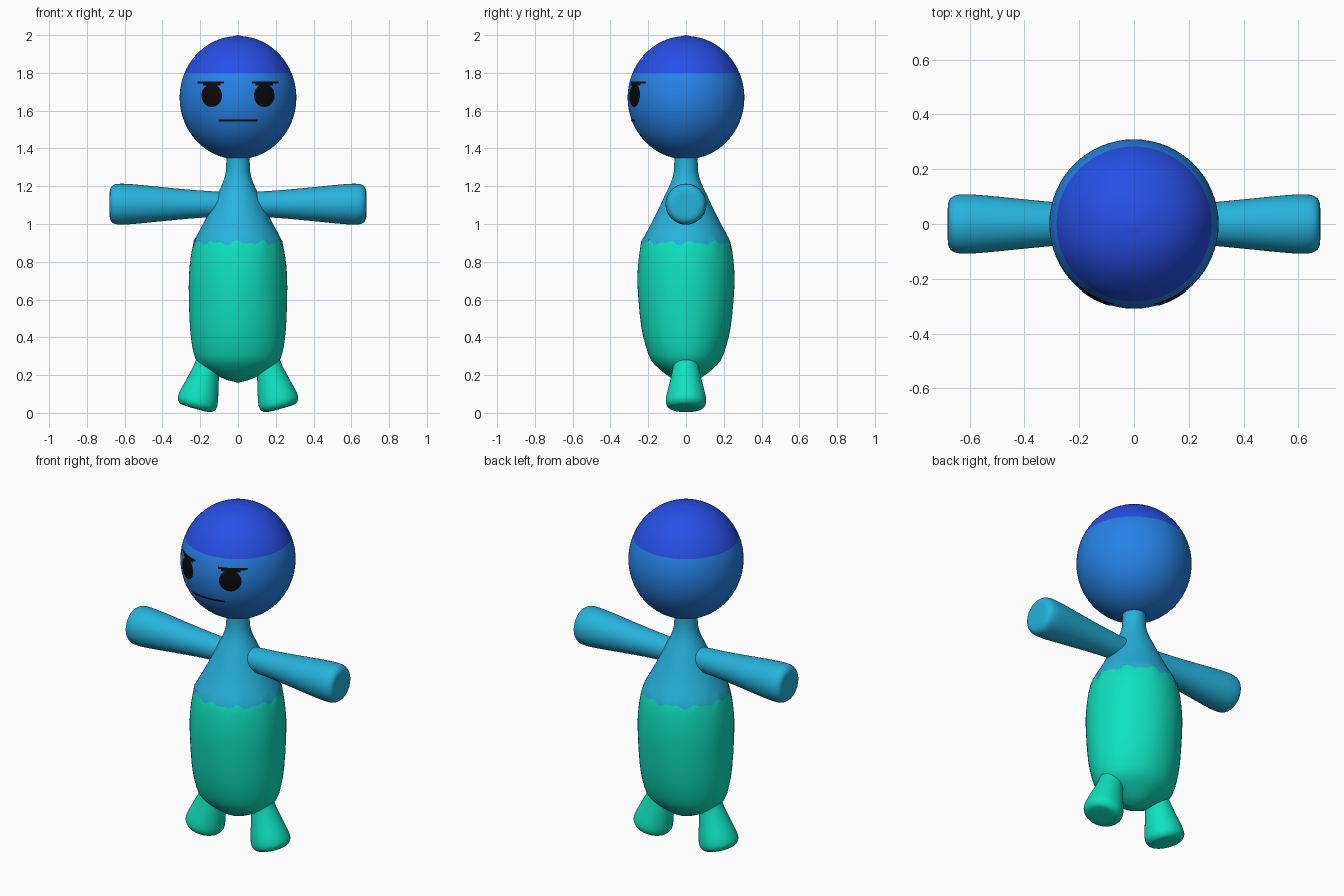
import bpy, bmesh, math
from mathutils import Matrix, Vector

if "Cube" in bpy.data.objects:
    bpy.data.objects.remove(bpy.data.objects["Cube"])


def material(name, r, g, b):
    lin = lambda c: (c / 255 / 12.92) if c < 11 else ((c / 255 + 0.055) / 1.055) ** 2.4
    m = bpy.data.materials.new(name)
    m.diffuse_color = (lin(r), lin(g), lin(b), 1)
    m.use_nodes = True
    m.node_tree.nodes["Principled BSDF"].inputs["Base Color"].default_value = m.diffuse_color
    return m


CAP = material("deep blue", 38, 80, 230)
FACE = material("mid blue", 38, 130, 230)
TOP = material("sky blue", 38, 178, 220)
LOWER = material("sea green", 15, 226, 190)
BLACK = material("black", 10, 10, 12)

SEG = 64


def finish(name, bm, mats):
    bmesh.ops.recalc_face_normals(bm, faces=bm.faces)
    me = bpy.data.meshes.new(name)
    bm.to_mesh(me)
    bm.free()
    for m in mats:
        me.materials.append(m)
    for p in me.polygons:
        p.use_smooth = True
    ob = bpy.data.objects.new(name, me)
    bpy.context.collection.objects.link(ob)
    return ob


def smooth_profile(pts, n=4):
    """Catmull-Rom through (z, rx, ry) points."""
    out = []
    for i in range(len(pts) - 1):
        p = [Vector(pts[max(0, min(len(pts) - 1, i + k))]) for k in (-1, 0, 1, 2)]
        for j in range(n):
            t = j / n
            out.append(0.5 * (2 * p[1] + (p[2] - p[0]) * t
                              + (2 * p[0] - 5 * p[1] + 4 * p[2] - p[3]) * t * t
                              + (3 * p[1] - p[0] - 3 * p[2] + p[3]) * t ** 3))
    return out + [Vector(pts[-1])]


def loft(name, profile, mats, matrix=Matrix(), split=None, wave=None):
    """Rings along local z; faces above ring number split get material 1."""
    bm = bmesh.new()
    rings = []
    for k, (z, rx, ry) in enumerate(profile):
        ring = []
        for s in range(SEG):
            a = 2 * math.pi * s / SEG
            dz = wave(a) if wave and k == split else 0
            ring.append(bm.verts.new(matrix @ Vector((rx * math.cos(a), ry * math.sin(a), z + dz))))
        rings.append(ring)
    for k in range(len(rings) - 1):
        for s in range(SEG):
            t = (s + 1) % SEG
            f = bm.faces.new((rings[k][s], rings[k][t], rings[k + 1][t], rings[k + 1][s]))
            f.material_index = 1 if split is not None and k >= split else 0
    bmesh.ops.remove_doubles(bm, verts=bm.verts, dist=1e-5)
    return finish(name, bm, mats)


# Head: slightly tall ball with a small peak and a cap colour above z = 1.80
HZ, HR, HH = 1.669, 0.309, 0.326
edge = math.asin((1.80 - HZ) / HH)
lats = [-math.pi / 2 + (edge + math.pi / 2) * i / 24 for i in range(24)]
lats += [edge + (math.pi / 2 - edge) * i / 14 for i in range(15)]
head = [(HZ + HH * math.sin(a), HR * math.cos(a), HR * math.cos(a)) for a in lats]
head[-1] = (2.0, 0, 0)
loft("head", head, [FACE, CAP], split=24)

# Body: bottle shape with a ragged colour line at the waist
body = smooth_profile([
    (0.16, 0, 0), (0.175, 0.06, 0.06), (0.20, 0.115, 0.10), (0.235, 0.18, 0.145),
    (0.28, 0.222, 0.185), (0.35, 0.242, 0.212), (0.45, 0.254, 0.236), (0.60, 0.26, 0.252),
    (0.72, 0.26, 0.257), (0.82, 0.251, 0.25), (0.90, 0.235, 0.236), (0.95, 0.213, 0.213),
    (1.0, 0.185, 0.185), (1.08, 0.145, 0.145), (1.16, 0.108, 0.108), (1.22, 0.08, 0.08),
    (1.28, 0.064, 0.064), (1.37, 0.062, 0.062)], 2)
waist = min(range(len(body)), key=lambda i: abs(body[i][0] - 0.90))
ragged = lambda a: 0.009 * math.sin(11 * a) + 0.008 * math.sin(19 * a + 1)
loft("body", body, [LOWER, TOP], split=waist, wave=ragged)

# Arms and legs, one per side
arm = smooth_profile([(x, r, r) for x, r in (
    (0.02, 0), (0.03, 0.06), (0.12, 0.067), (0.25, 0.076), (0.40, 0.09), (0.52, 0.102),
    (0.60, 0.108), (0.645, 0.106), (0.668, 0.095), (0.678, 0.075), (0.68, 0.04), (0.68, 0))])
leg = smooth_profile([(t, r, r) for t, r in (
    (0, 0), (0, 0.05), (0.004, 0.083), (0.018, 0.1), (0.04, 0.107), (0.08, 0.102),
    (0.15, 0.085), (0.22, 0.07), (0.27, 0.064), (0.30, 0.05), (0.31, 0))])
for side, label in ((-1, "right"), (1, "left")):
    loft(label + "_arm", arm, [TOP],
         Matrix.Translation((0, 0, 1.105)) @ Matrix.Rotation(side * math.pi / 2, 4, 'Y'))
    loft(label + "_leg", leg, [LOWER],
         Matrix.Translation((side * 0.225, 0, 0.022)) @ Matrix.Rotation(-side * 0.27, 4, 'Y'))


# Face details: thin patches lying on the front of the head
def patch(name, cx, cz, w, h, round_shape):
    bm = bmesh.new()
    n = 16
    grid = []
    for i in range(n + 1):
        row = []
        for j in range(n + 1):
            u, v = 2 * i / n - 1, 2 * j / n - 1
            if round_shape:  # square to disc
                u, v = u * math.sqrt(1 - v * v / 2), v * math.sqrt(1 - u * u / 2)
            x, z = cx + u * w, cz + v * h
            y = -HR * math.sqrt(1 - (x / HR) ** 2 - ((z - HZ) / HH) ** 2)
            row.append(bm.verts.new(Vector((x, y, z - HZ)) * 1.008 + Vector((0, 0, HZ))))
        grid.append(row)
    for i in range(n):
        for j in range(n):
            bm.faces.new((grid[i][j], grid[i + 1][j], grid[i + 1][j + 1], grid[i][j + 1]))
    ob = finish(name, bm, [BLACK])
    if sum(p.normal.y for p in ob.data.polygons) > 0:
        ob.data.flip_normals()


for side, label in ((-1, "right"), (1, "left")):
    patch(label + "_eye", side * 0.138, 1.68, 0.054, 0.06, True)
    patch(label + "_brow", side * 0.143, 1.748, 0.069, 0.006, False)
    patch(label + "_brow_shade", side * 0.138, 1.738, 0.046, 0.006, False)
patch("mouth", 0, 1.549, 0.102, 0.006, False)
